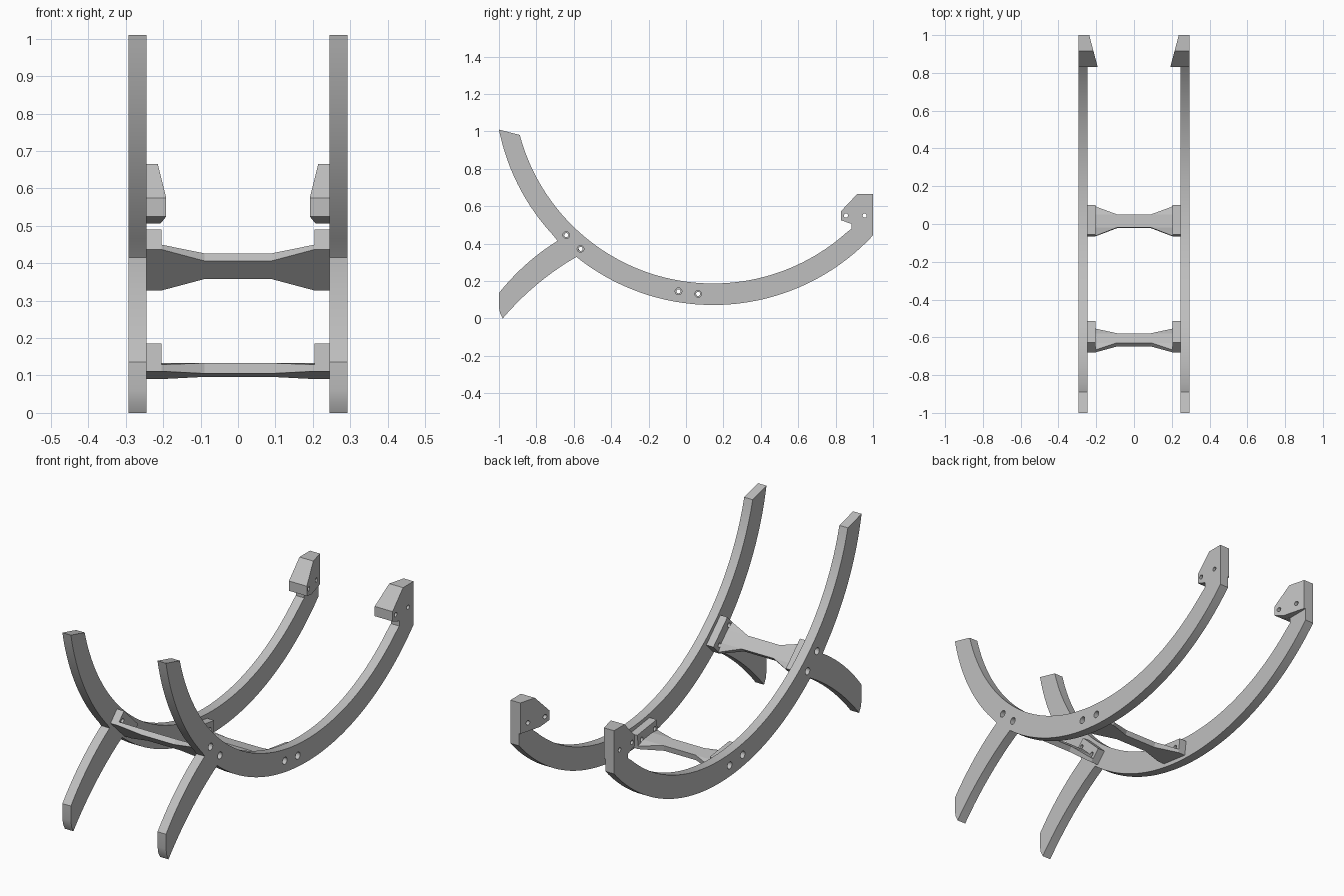
import bpy, bmesh, math
from mathutils import Matrix, Vector

if "Cube" in bpy.data.objects:
    bpy.data.objects.remove(bpy.data.objects["Cube"])

grey = bpy.data.materials.new("light_grey")
grey.use_nodes = True
COLOUR = (0.52, 0.52, 0.52, 1)
grey.diffuse_color = COLOUR
grey.node_tree.nodes["Principled BSDF"].inputs["Base Color"].default_value = COLOUR

X_IN, X_OUT, X_MOUNT = 0.245, 0.293, 0.205


def loft(bm, ring_a, ring_b):
    """Closed solid between two matching rings of points."""
    a = [bm.verts.new(p) for p in ring_a]
    b = [bm.verts.new(p) for p in ring_b]
    bm.faces.new(a)
    bm.faces.new(b[::-1])
    for i in range(len(a)):
        j = (i + 1) % len(a)
        bm.faces.new((a[j], a[i], b[i], b[j]))


def box(bm, x0, x1, t, n0, n1):
    ring = [(-t, n0), (t, n0), (t, n1), (-t, n1)]
    loft(bm, [(x0, *p) for p in ring], [(x1, *p) for p in ring])


def finish(bm, name, holes=(), radius=0.01, matrix=None):
    """Make the object, drilling holes along x at (y, z) points."""
    if matrix:
        bm.transform(matrix)
    bmesh.ops.recalc_face_normals(bm, faces=bm.faces)
    me = bpy.data.meshes.new(name)
    bm.to_mesh(me)
    bm.free()
    me.materials.append(grey)
    ob = bpy.data.objects.new(name, me)
    bpy.context.collection.objects.link(ob)
    if holes:
        drill = bmesh.new()
        for y, z, *r in holes:
            r = r[0] if r else radius
            m = Matrix.Translation((0, y, z)) @ Matrix.Rotation(math.pi / 2, 4, "Y")
            bmesh.ops.create_cone(drill, cap_ends=True, segments=20, radius1=r,
                                  radius2=r, depth=1, matrix=m)
        dm = bpy.data.meshes.new("drill")
        drill.to_mesh(dm)
        drill.free()
        dm.materials.append(grey)
        cutter = bpy.data.objects.new("drill", dm)
        cutter.hide_render = True
        bpy.context.collection.objects.link(cutter)
        mod = ob.modifiers.new("holes", "BOOLEAN")
        mod.operation, mod.solver, mod.object = "DIFFERENCE", "EXACT", cutter
        deps = bpy.context.evaluated_depsgraph_get()
        ob.data = bpy.data.meshes.new_from_object(ob.evaluated_get(deps))
        ob.data.name = name
        ob.modifiers.clear()
        bpy.data.objects.remove(cutter)
    bpy.ops.object.select_all(action="DESELECT")
    ob.select_set(True)
    bpy.context.view_layer.objects.active = ob
    bpy.ops.object.shade_smooth_by_angle(angle=math.radians(25))
    return ob


def arc(centre, r, start, end, steps):
    """Points on a circle between the directions of two points."""
    a0, a1 = (math.atan2(p[1] - centre[1], p[0] - centre[0]) for p in (start, end))
    angles = [a0 + (a1 - a0) * i / steps for i in range(steps + 1)]
    return [(centre[0] + r * math.cos(a), centre[1] + r * math.sin(a)) for a in angles]


def bow(p, q, bulge, steps=10):
    """Gently curved line from p to q."""
    p, q = Vector(p), Vector(q)
    side = Vector((-(q - p).y, (q - p).x)).normalized()
    pts = [p.lerp(q, i / steps) + side * bulge * 4 * (i / steps) * (1 - i / steps)
           for i in range(steps + 1)]
    return [tuple(v) for v in pts]


# Side frame outline in (y, z): curved rail, leg and rear clamp plate
OUTER, INNER = (0.145, 1.24), (0.145, 1.257)
LEG_TOP, LEG_LOW = (-0.687, 0.415), (-0.585, 0.33)
outline = arc(OUTER, 1.168, (-1, 1.01), LEG_TOP, 20)[:-1]
outline += bow(LEG_TOP, (-1, 0.136), -0.018)
outline += [(-1, 0.06), (-0.994, 0.027), (-0.98, 0)]
outline += bow((-0.98, 0), LEG_LOW, 0.022)[1:-1]
outline += arc(OUTER, 1.168, LEG_LOW, (1, 0.445), 48)
outline += [(1, 0.665), (0.915, 0.665), (0.83, 0.575), (0.83, 0.525),
            (0.885, 0.505), (0.885, 0.48)]
outline += arc(INNER, 1.07, (0.885, 0.476), (-0.888, 0.981), 64)[1:]

# Inner clamp block, tapering towards the back
pad = [(1, 0.665), (0.915, 0.665), (0.83, 0.575), (0.83, 0.525),
       (0.885, 0.507), (1, 0.507)]
CLAMP_HOLES = [(0.855, 0.55), (0.955, 0.55)]
BRACES = {"lower": (0.0175, 0.138, -7.6), "upper": (-0.597, 0.409, -44)}
HOLE_T = 0.053


def brace_holes(y, z, angle):
    c, s = math.cos(math.radians(angle)), math.sin(math.radians(angle))
    return [(y - 0.005 + k * HOLE_T * c, z + k * HOLE_T * s) for k in (-1, 1)]


frame_holes = [(y, z, 0.011) for y, z in CLAMP_HOLES]
for spec in BRACES.values():
    frame_holes += [(y, z, 0.018) for y, z in brace_holes(*spec)]

for side, s in (("left", 1), ("right", -1)):
    bm = bmesh.new()
    loft(bm, [(s * X_IN, *p) for p in outline], [(s * X_OUT, *p) for p in outline])
    finish(bm, side + "_side_frame", frame_holes)

    bm = bmesh.new()
    loft(bm, [(s * (0.192 + (y - 0.83) * 0.265), y, z) for y, z in pad],
         [(s * X_IN, *p) for p in pad])
    finish(bm, side + "_clamp_block", CLAMP_HOLES, 0.011)

# Cross braces: end mounts, centre bar and tapered gussets
HALF, NARROW, WAIST = 0.079, 0.035, 0.09
BASE, TOP = -0.0375, 0.0375
BAR_TOP, THIN_TOP = BASE + 0.028, BASE + 0.018
for level, (y, z, angle) in BRACES.items():
    place = Matrix.Translation((0, y, z)) @ Matrix.Rotation(math.radians(angle), 4, "X")
    for side, s in (("left", 1), ("right", -1)):
        bm = bmesh.new()
        box(bm, s * X_MOUNT, s * X_IN, HALF, BASE, TOP)
        finish(bm, f"{side}_{level}_brace_mount", brace_holes(y, z, angle), 0.011, place)

    bm = bmesh.new()
    box(bm, -X_MOUNT, X_MOUNT, NARROW, BASE, BAR_TOP)
    for s in (1, -1):
        for t in (1, -1):
            tri = [(s * WAIST, t * NARROW, BAR_TOP), (s * X_MOUNT, t * NARROW, BAR_TOP),
                   (s * X_MOUNT, t * HALF, THIN_TOP)]
            loft(bm, tri, [(p[0], p[1], BASE) for p in tri])
    finish(bm, level + "_cross_brace", matrix=place)
